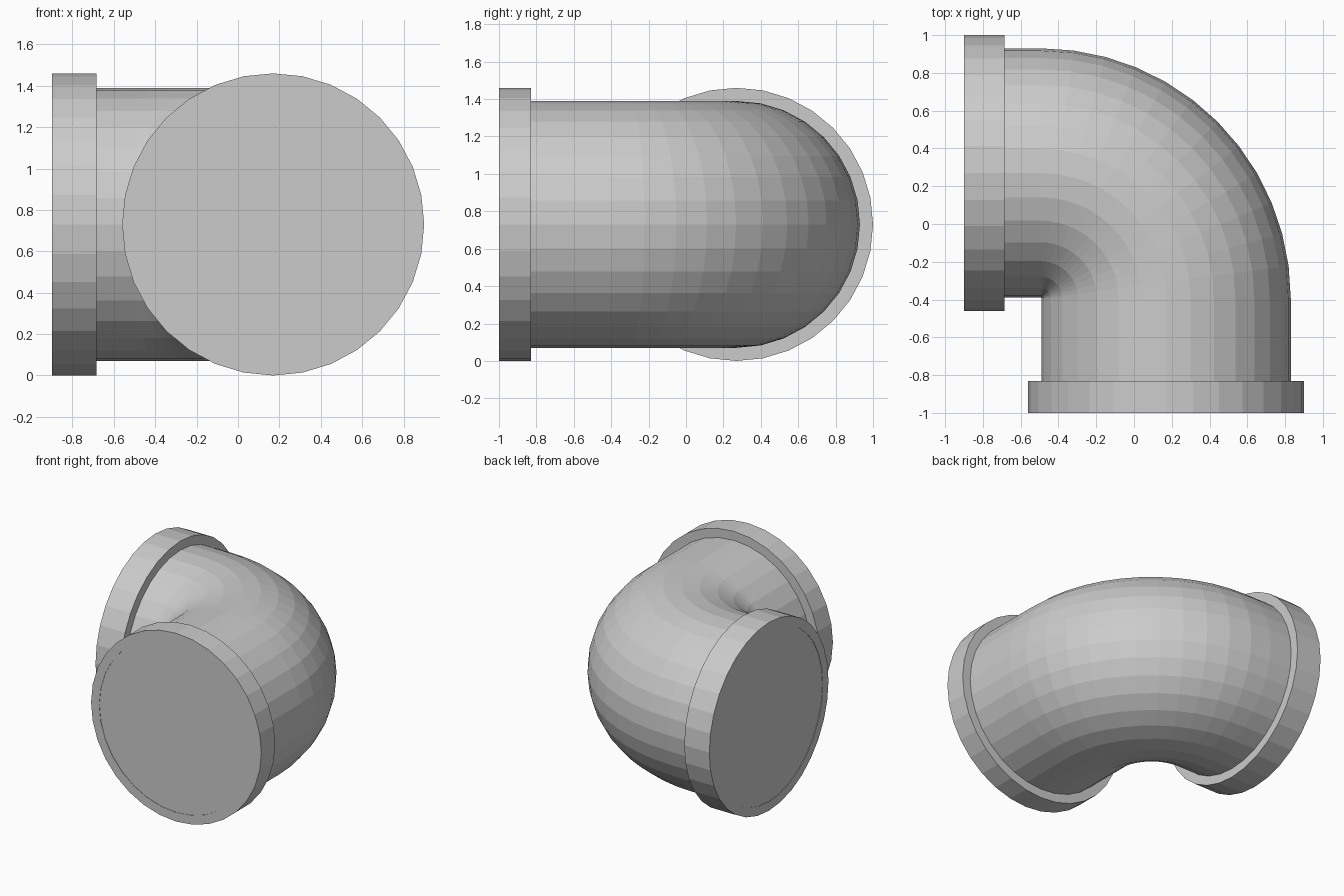
import bpy, bmesh, math
from mathutils import Vector

if "Cube" in bpy.data.objects:
    bpy.data.objects.remove(bpy.data.objects["Cube"])

SIDES, BENDS = 32, 12
R_PIPE, R_RIM = 0.66, 0.73
Z = 0.73                       # height of the pipe axis
AX, AY = 0.17, 0.27            # x of the front leg axis, y of the left leg axis
BEND = 0.665                   # bend radius of the axis
LIP = 0.003                    # end caps sit just inside the rims


def sweep(name, stations, cap=False):
    """Skin circles given as (x, y, heading angle, radius)."""
    bm = bmesh.new()
    rings = []
    for x, y, a, r in stations:
        side = Vector((math.cos(a), math.sin(a), 0))
        ring = []
        for i in range(SIDES):
            t = 2 * math.pi * i / SIDES
            ring.append(bm.verts.new(Vector((x, y, Z)) + side * r * math.cos(t)
                                     + Vector((0, 0, r * math.sin(t)))))
        rings.append(ring)
    for p, q in zip(rings, rings[1:]):
        for i in range(SIDES):
            j = (i + 1) % SIDES
            bm.faces.new((p[i], p[j], q[j], q[i]))
    if cap:
        bm.faces.new(rings[0])
        bm.faces.new(rings[-1])
    bmesh.ops.recalc_face_normals(bm, faces=bm.faces)
    me = bpy.data.meshes.new(name)
    bm.to_mesh(me)
    bm.free()
    ob = bpy.data.objects.new(name, me)
    bpy.context.collection.objects.link(ob)
    return ob


# Elbow pipe: front leg, quarter bend, left leg
cx, cy = AX - BEND, AY - BEND
path = [(AX, -1 + LIP, 0, R_PIPE)]
for k in range(BENDS + 1):
    a = math.pi / 2 * k / BENDS
    path.append((cx + BEND * math.cos(a), cy + BEND * math.sin(a), a, R_PIPE))
path.append((-0.9 + LIP, AY, math.pi / 2, R_PIPE))
sweep("elbow_pipe", path, cap=True)


# End rims: closed collars around each pipe end
def rim(name, start, end, place):
    prof = [(start + LIP, R_PIPE), (start, R_PIPE), (start, R_RIM),
            (end, R_RIM), (end, R_PIPE)]
    sweep(name, [(*place(d), r) for d, r in prof])


rim("front_rim", -1.0, -0.83, lambda d: (AX, d, 0))
rim("left_rim", -0.9, -0.685, lambda d: (d, AY, math.pi / 2))

# The open inner wall of each rim is the pipe itself, so make sure normals face outward
for ob in bpy.data.objects:
    if ob.name.endswith("_rim"):
        bm = bmesh.new()
        bm.from_mesh(ob.data)
        mid = sum((v.co for v in bm.verts), Vector()) / len(bm.verts)
        outer = max(bm.faces, key=lambda f: f.calc_area())
        if outer.normal.dot(outer.calc_center_median() - mid) < 0:
            bmesh.ops.reverse_faces(bm, faces=bm.faces)
        bm.to_mesh(ob.data)
        bm.free()
